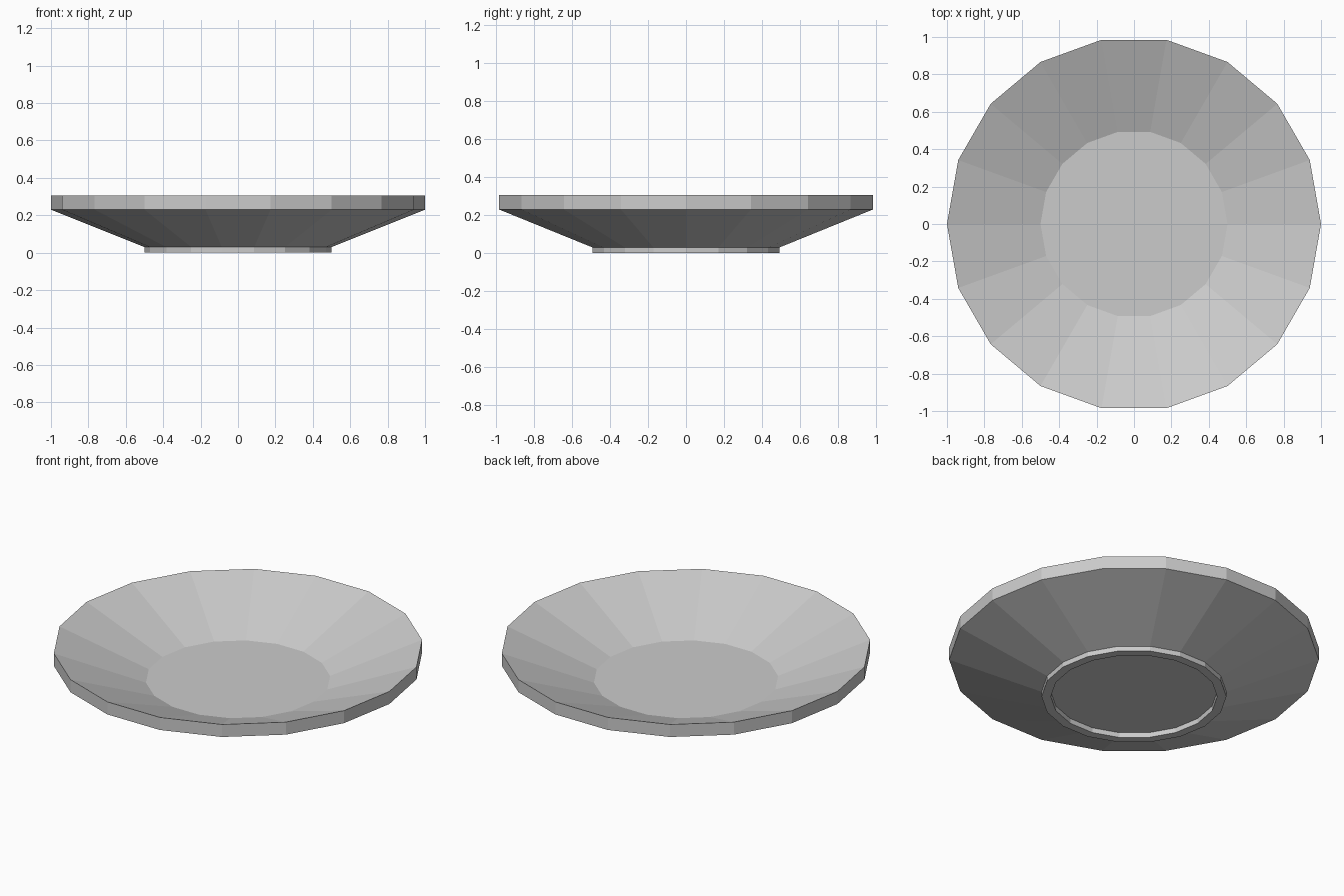
import bpy
import bmesh
from math import cos, sin, tau

SIDES = 18

cube = bpy.data.objects.get("Cube")
if cube:
    bpy.data.objects.remove(cube, do_unlink=True)


def make_material(name, colour):
    mat = bpy.data.materials.new(name)
    mat.use_nodes = True
    mat.diffuse_color = colour
    mat.node_tree.nodes["Principled BSDF"].inputs["Base Color"].default_value = colour
    return mat


def lathe(name, profile, mat):
    """Turn a (radius, height) profile into a faceted solid with capped ends."""
    bm = bmesh.new()
    rings = [[bm.verts.new((r * cos(tau * i / SIDES), r * sin(tau * i / SIDES), z))
              for i in range(SIDES)] for r, z in profile]
    for low, high in zip(rings, rings[1:]):
        for i in range(SIDES):
            j = (i + 1) % SIDES
            bm.faces.new((low[i], low[j], high[j], high[i]))
    bm.faces.new(rings[0])
    bm.faces.new(rings[-1])
    bmesh.ops.recalc_face_normals(bm, faces=bm.faces)
    mesh = bpy.data.meshes.new(name)
    bm.to_mesh(mesh)
    bm.free()
    mesh.materials.append(mat)
    obj = bpy.data.objects.new(name, mesh)
    bpy.context.collection.objects.link(obj)
    return obj


grey = make_material("light_grey", (0.6, 0.6, 0.6, 1))

# Dish: recessed underside, foot ring, sloped wall, upright rim, inner slope, flat floor
lathe("dish", [
    (0.45, 0.03),
    (0.45, 0.0),
    (0.5, 0.0),
    (0.5, 0.03),
    (1.0, 0.23),
    (1.0, 0.305),
    (0.5, 0.11),
], grey)
